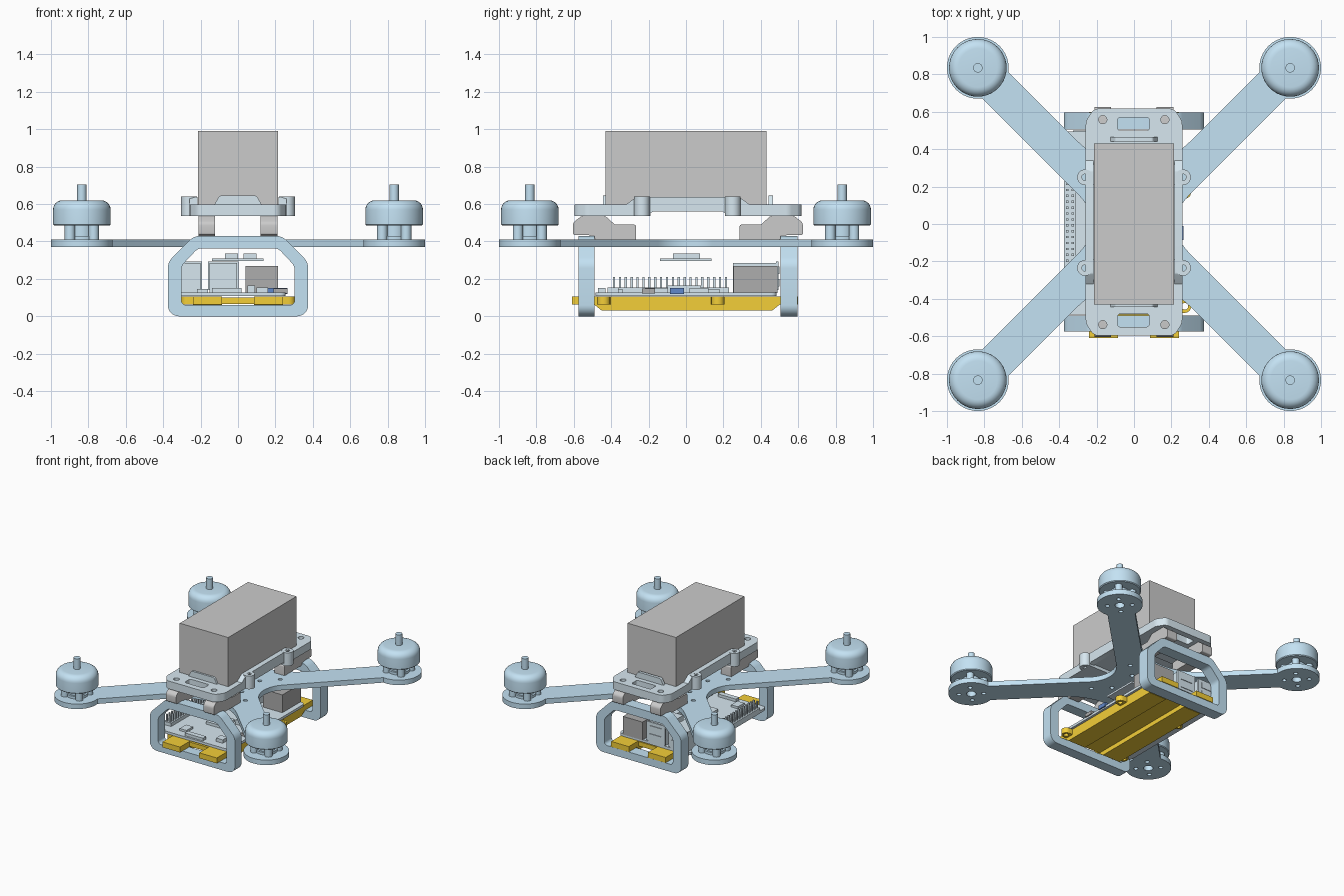
import bpy, bmesh, math
from mathutils import Vector, Matrix

if "Cube" in bpy.data.objects:
    bpy.data.objects.remove(bpy.data.objects["Cube"])

def material(name, rgb):
    m = bpy.data.materials.new(name)
    m.diffuse_color = (*rgb, 1)
    m.use_nodes = True
    m.node_tree.nodes["Principled BSDF"].inputs["Base Color"].default_value = m.diffuse_color
    return m

BLUE = material("frame_blue", (0.55, 0.76, 0.9))
PALE = material("pale_blue", (0.68, 0.8, 0.87))
GOLD = material("tray_gold", (0.9, 0.62, 0.04))
DARK = material("dark_grey", (0.42, 0.42, 0.42))
GREY = material("grey", (0.69, 0.69, 0.69))
NAVY = material("port_blue", (0.12, 0.25, 0.6))

def finish(name, bm, mat):
    bmesh.ops.remove_doubles(bm, verts=bm.verts, dist=1e-5)
    bmesh.ops.recalc_face_normals(bm, faces=bm.faces)
    me = bpy.data.meshes.new(name)
    bm.to_mesh(me)
    bm.free()
    me.materials.append(mat)
    ob = bpy.data.objects.new(name, me)
    bpy.context.collection.objects.link(ob)
    bpy.ops.object.select_all(action='DESELECT')
    ob.select_set(True)
    bpy.context.view_layer.objects.active = ob
    bpy.ops.object.shade_smooth_by_angle(angle=math.radians(32))
    return ob

def boxes(name, mat, *spans):
    """One object from boxes given as (x0, x1, y0, y1, z0, z1)."""
    bm = bmesh.new()
    for x0, x1, y0, y1, z0, z1 in spans:
        m = Matrix.Translation(((x0 + x1) / 2, (y0 + y1) / 2, (z0 + z1) / 2))
        bmesh.ops.create_cube(bm, size=1, matrix=m @ Matrix.Diagonal((x1 - x0, y1 - y0, z1 - z0, 1)))
    return finish(name, bm, mat)

def rounded(pts, n=8):
    """Outline from (u, v, radius) corners."""
    out = []
    for i, (x, y, r) in enumerate(pts):
        p = Vector((x, y))
        if r == 0:
            out.append((x, y))
            continue
        a = (Vector(pts[i - 1][:2]) - p).normalized()
        b = (Vector(pts[(i + 1) % len(pts)][:2]) - p).normalized()
        half = a.angle(b) / 2
        c = p + (a + b).normalized() * r / math.sin(half)
        s, e = p + a * r / math.tan(half) - c, p + b * r / math.tan(half) - c
        t0 = math.atan2(s.y, s.x)
        dt = (math.atan2(e.y, e.x) - t0 + math.pi) % (2 * math.pi) - math.pi
        out += [(c.x + r * math.cos(t0 + dt * k / n), c.y + r * math.sin(t0 + dt * k / n)) for k in range(n + 1)]
    return out

def circle(x, y, r, n=20):
    return [(x + r * math.cos(2 * math.pi * k / n), y + r * math.sin(2 * math.pi * k / n)) for k in range(n)]

def rect(x0, x1, y0, y1, r=0.0):
    return rounded([(x0, y0, r), (x1, y0, r), (x1, y1, r), (x0, y1, r)], 4)

def extrude(name, mat, loops, lo, hi, axis='z'):
    """Filled outline (later loops are holes) extruded from lo to hi along an axis."""
    cu = bpy.data.curves.new(name, 'CURVE')
    cu.dimensions, cu.fill_mode, cu.extrude = '2D', 'BOTH', (hi - lo) / 2
    for loop in loops:
        sp = cu.splines.new('POLY')
        sp.points.add(len(loop) - 1)
        for q, (u, v) in zip(sp.points, loop):
            q.co = (u, v, 0, 1)
        sp.use_cyclic_u = True
    tmp = bpy.data.objects.new(name + "_curve", cu)
    bpy.context.collection.objects.link(tmp)
    me = bpy.data.meshes.new_from_object(tmp.evaluated_get(bpy.context.evaluated_depsgraph_get()))
    bpy.data.objects.remove(tmp)
    bm = bmesh.new()
    bm.from_mesh(me)
    bpy.data.meshes.remove(me)
    for vert in bm.verts:
        u, v, w = vert.co
        w += (lo + hi) / 2
        vert.co = {'z': (u, v, w), 'y': (u, w, v), 'x': (w, u, v)}[axis]
    return finish(name, bm, mat)

def lathe(name, mat, profile, x, y, steps=40):
    bm = bmesh.new()
    vs = [bm.verts.new((x + r, y, z)) for r, z in profile]
    es = [bm.edges.new(p) for p in zip(vs, vs[1:])]
    bmesh.ops.spin(bm, geom=vs + es, cent=(x, y, 0), axis=(0, 0, 1), angle=2 * math.pi, steps=steps)
    return finish(name, bm, mat)

# X-shaped arm plate with round motor pads
C, R, W = 0.835, 0.165, 0.1
spread = math.pi - math.asin(W / R)
outline, holes = [], []
for k in range(4):
    valley = [(W * 2 ** 0.5, 0.21), (W * 2 ** 0.5, 0.42)][k % 2]
    t = k * math.pi / 2
    outline.append((valley[0] * math.cos(t), valley[0] * math.sin(t), valley[1]))
    d = t + math.pi / 4
    cx, cy = C * 2 ** 0.5 * math.cos(d), C * 2 ** 0.5 * math.sin(d)
    for j in range(33):
        a = d - spread + 2 * spread * j / 32
        outline.append((cx + R * math.cos(a), cy + R * math.sin(a), 0))
    holes.append(circle(cx, cy, 0.035))
    holes += [circle(cx + 0.09 * math.cos(a), cy + 0.09 * math.sin(a), 0.016, 12)
              for a in (d, d + math.pi / 2, d + math.pi, d - math.pi / 2)]
    holes.append(circle(0.16 * math.cos(d), 0.16 * math.sin(d), 0.016, 12))
    holes.append(circle(0.31 * math.cos(d), 0.31 * math.sin(d), 0.016, 12))
extrude("arm_plate", BLUE, [rounded(outline, 14)] + holes, 0.37, 0.41)

# Motors
for sx in (-1, 1):
    for sy in (-1, 1):
        x, y = sx * C, sy * C
        lathe("motor_base", BLUE, [(0, .41), (.08, .41), (.08, .43), (.065, .43), (.065, .487), (0, .487)], x, y)
        for k in range(4):
            a = math.pi / 4 + k * math.pi / 2
            lathe("motor_foot", BLUE, [(0, .41), (.028, .41), (.028, .485), (0, .485)],
                  x + .09 * math.cos(a), y + .09 * math.sin(a), 14)
        corner = [(.104 + .05 * math.cos(t), .57 + .05 * math.sin(t)) for t in [k * math.pi / 12 for k in range(7)]]
        lathe("motor_bell", BLUE, [(0, .485), (.148, .485), (.154, .491)] + corner + [(0, .62)], x, y)
        lathe("motor_shaft", BLUE, [(0, .6), (.025, .6), (.025, .705), (0, .705)], x, y, 20)

# Front and rear hoop legs
def hoop(w, z0, z1, shoulder, top, r0, r1):
    right = [(w, z0, r0), (w, shoulder, r1), (top, z1, r1)]
    return rounded(right + [(-x, z, r) for x, z, r in reversed(right)])
for name, y0, y1 in (("front_hoop_leg", -.575, -.49), ("rear_hoop_leg", .505, .597)):
    extrude(name, BLUE, [hoop(.375, 0, .43, .29, .235, .06, .08), hoop(.302, .06, .363, .27, .215, .025, .05)], y0, y1, 'y')

# Gold electronics tray: two rails, a thin web and mounting lugs
rail = [(-.61, .062), (-.61, .105), (.6, .105), (.6, .062), (.5, .062), (.46, .03), (-.45, .03), (-.49, .062)]
for s in (-1, 1):
    extrude("tray_rail", GOLD, [rail], *sorted((s * .085, s * .24)), axis='x')
    for y in (-.44, .17):
        lug = rounded([(s * .23, y - .035, 0), (s * .305, y - .035, .034), (s * .305, y + .035, .034), (s * .23, y + .035, 0)])
        extrude("tray_lug", GOLD, [lug, circle(s * .272, y, .018)], .062, .105)
boxes("tray_web", GOLD, (-.09, .09, -.49, .48, .065, .1))

# Computer board, chips, ports and pin header
extrude("circuit_board", PALE, [rect(-.37, .255, -.485, .485, .03)], .108, .128)
boxes("board_chips", PALE, (-.13, .02, -.22, -.07, .125, .15), (-.08, .02, .08, .18, .125, .145),
      (.1, .16, -.42, -.36, .125, .155), (.05, .09, -.1, .08, .125, .165), (-.22, -.16, -.42, -.34, .125, .145),
      (.14, .2, .02, .12, .125, .15), (-.14, .02, -.47, -.43, .125, .15))
boxes("network_socket", DARK, (.04, .213, .255, .49, .125, .27))
for x0, x1 in ((-.345, -.2), (-.152, -.006)):
    boxes("usb_socket", PALE, (x0, x1, .25, .49, .125, .285), (x0 - .008, x1 + .008, .48, .495, .14, .292),
          (x0 + .02, x1 - .02, .495, .5, .16, .2), (x0 + .02, x1 - .02, .495, .5, .225, .265))
boxes("power_port", DARK, (.19, .265, -.235, -.165, .122, .148))
boxes("video_port", NAVY, (.16, .265, -.085, -.01, .118, .15))
pins = [(x - .006, x + .006, y - .006, y + .006, .15, .21)
        for x in (-.357, -.327) for y in [-.385 + k * .0315 for k in range(20)]]
boxes("pin_header", PALE, (-.374, -.31, -.4, .23, .125, .155), *pins)

# Small controller board under the arm plate
boxes("controller_board", PALE, (-.14, .135, -.14, .137, .295, .31), (-.07, .0, -.07, .075, .31, .335),
      (.03, .1, -.07, .075, .31, .335))

# Grey stepped mounts between hub and battery tray
for s in (-1, 1):
    side = [(.615, .435, .01), (.615, .5, .03), (.57, .535, .02), (.44, .535, .02), (.39, .49, .02),
            (.277, .49, .01), (.277, .41, .0), (.49, .41, .01), (.53, .435, .01)]
    prof = rounded([(s * y + .01, z, r) for y, z, r in side], 4)
    for x in (-.167, .165):
        extrude("stepped_mount", GREY, [prof], x - .045, x + .045, 'x')

# Battery tray: end plates, floor, side rails, strap lugs and end stops
for s in (-1, 1):
    o = lambda y: s * y + .01
    plate = rounded([(-.258, o(.2), 0), (.258, o(.2), 0), (.258, o(.54), .06), (.215, o(.607), .05),
                     (-.215, o(.607), .05), (-.258, o(.54), .06)])
    ys = sorted((o(.49), o(.56)))
    extrude("battery_tray_end", PALE, [plate, rect(-.088, .082, *ys, .015), circle(-.167, o(.548), .022),
                                       circle(.165, o(.548), .022)], .535, .598)
    stop = rounded([(-.13, .59, 0), (.13, .59, 0), (.1, .645, .015), (-.1, .645, .015)], 4)
    extrude("battery_end_stop", PALE, [stop], *sorted((o(.432), o(.455))), axis='y')
    rail = rounded([(-.32, .54, 0), (-.32, .598, 0), (-.265, .638, .02), (.285, .638, .02), (.34, .598, 0), (.34, .54, 0),
                    (.23, .54, 0), (.195, .56, 0), (-.175, .56, 0), (-.21, .54, 0)], 4)
    extrude("battery_side_rail", PALE, [rail], *sorted((s * .217, s * .258)), axis='x')
    for y in (-.235, .25):
        extrude("strap_lug", PALE, [circle(s * .262, y, .042, 28), circle(s * .262, y, .017, 16)], .535, .64)
boxes("battery_tray_floor", PALE, (-.22, .22, -.2, .22, .56, .585))

# Battery block
boxes("battery", GREY, (-.213, .215, -.43, .43, .585, .99))
